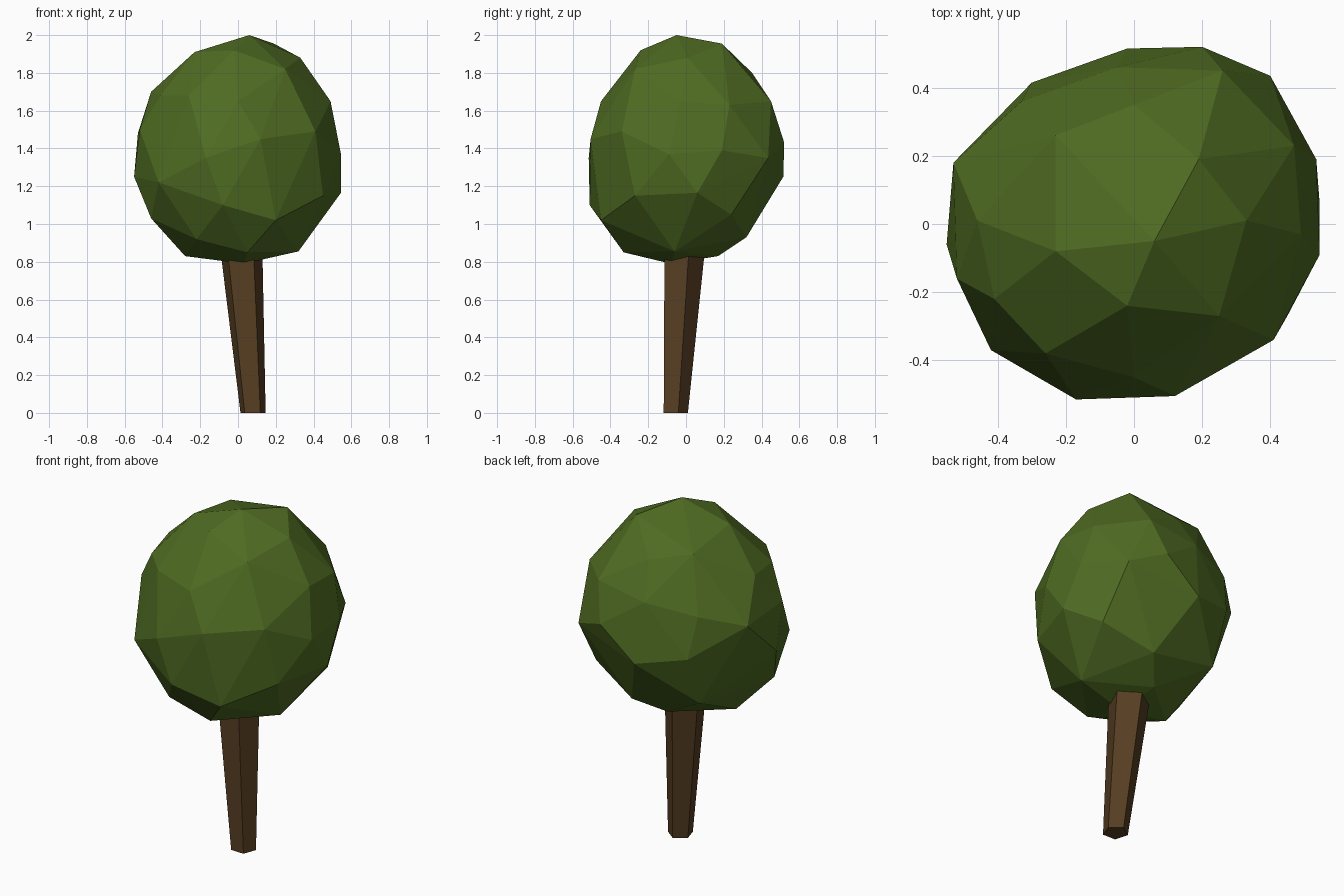
import bpy, bmesh, math


def material(name, rgb):
    m = bpy.data.materials.new(name)
    m.diffuse_color = (*rgb, 1)
    return m


def hull_object(name, points, mat):
    """Flat-faced faceted solid wrapped round the given points."""
    bm = bmesh.new()
    for p in points:
        bm.verts.new(p)
    bmesh.ops.convex_hull(bm, input=bm.verts[:])
    loose = [v for v in bm.verts if not v.link_faces]
    bmesh.ops.delete(bm, geom=loose, context='VERTS')
    bmesh.ops.recalc_face_normals(bm, faces=bm.faces[:])
    mesh = bpy.data.meshes.new(name)
    bm.to_mesh(mesh)
    bm.free()
    mesh.materials.append(mat)
    obj = bpy.data.objects.new(name, mesh)
    bpy.context.collection.objects.link(obj)
    return obj


def pentagon(cx, cy, z, r, turn=-56):
    return [(cx + r * math.cos(math.radians(turn + 72 * i)),
             cy + r * math.sin(math.radians(turn + 72 * i)), z) for i in range(5)]


leaf = material("leaf green", (0.078, 0.148, 0.016))
bark = material("bark brown", (0.094, 0.048, 0.016))

# Leaning five-sided trunk, wider where it enters the crown
hull_object("trunk", pentagon(0.079, -0.06, 0, 0.070) + pentagon(0.014, -0.015, 0.9, 0.119), bark)

# Irregular faceted crown, in tiers from the tip down
tip = [(.06, -.05, 2.0), (.19, .19, 1.955), (-.23, .26, 1.86), (-.23, -.08, 1.91),
       (-.02, -.24, 1.92), (.33, .01, 1.88), (.25, -.27, 1.82), (0, .35, 1.8)]
shoulder = [(.47, .23, 1.63), (.26, .45, 1.65), (-.05, .46, 1.6), (-.46, .01, 1.7),
            (-.41, -.22, 1.68), (-.26, -.38, 1.68), (0, -.45, 1.65), (.49, -.03, 1.65),
            (-.33, .36, 1.55)]
middle = [(.41, -.34, 1.49), (.12, -.505, 1.45), (-.17, -.515, 1.35), (-.53, .18, 1.48),
          (-.52, -.16, 1.5), (-.30, .415, 1.31), (.2, .52, 1.43), (.40, .435, 1.35),
          (.535, .19, 1.39), (.545, -.09, 1.37), (-.42, -.37, 1.22), (-.55, -.06, 1.25),
          (-.02, .515, 1.25)]
base = [(.545, .06, 1.165), (.45, -.27, 1.15), (.20, -.45, 1.02), (-.08, -.51, 1.1),
        (-.46, -.17, 1.03), (-.30, .30, 1.01), (.42, .24, 1.05), (.13, .32, .93),
        (-.22, -.33, .92), (.05, -.33, .85), (.32, -.06, .855), (-.28, -.07, .83),
        (.0, .17, .83), (.03, -.08, .79)]
hull_object("crown", tip + shoulder + middle + base, leaf)
